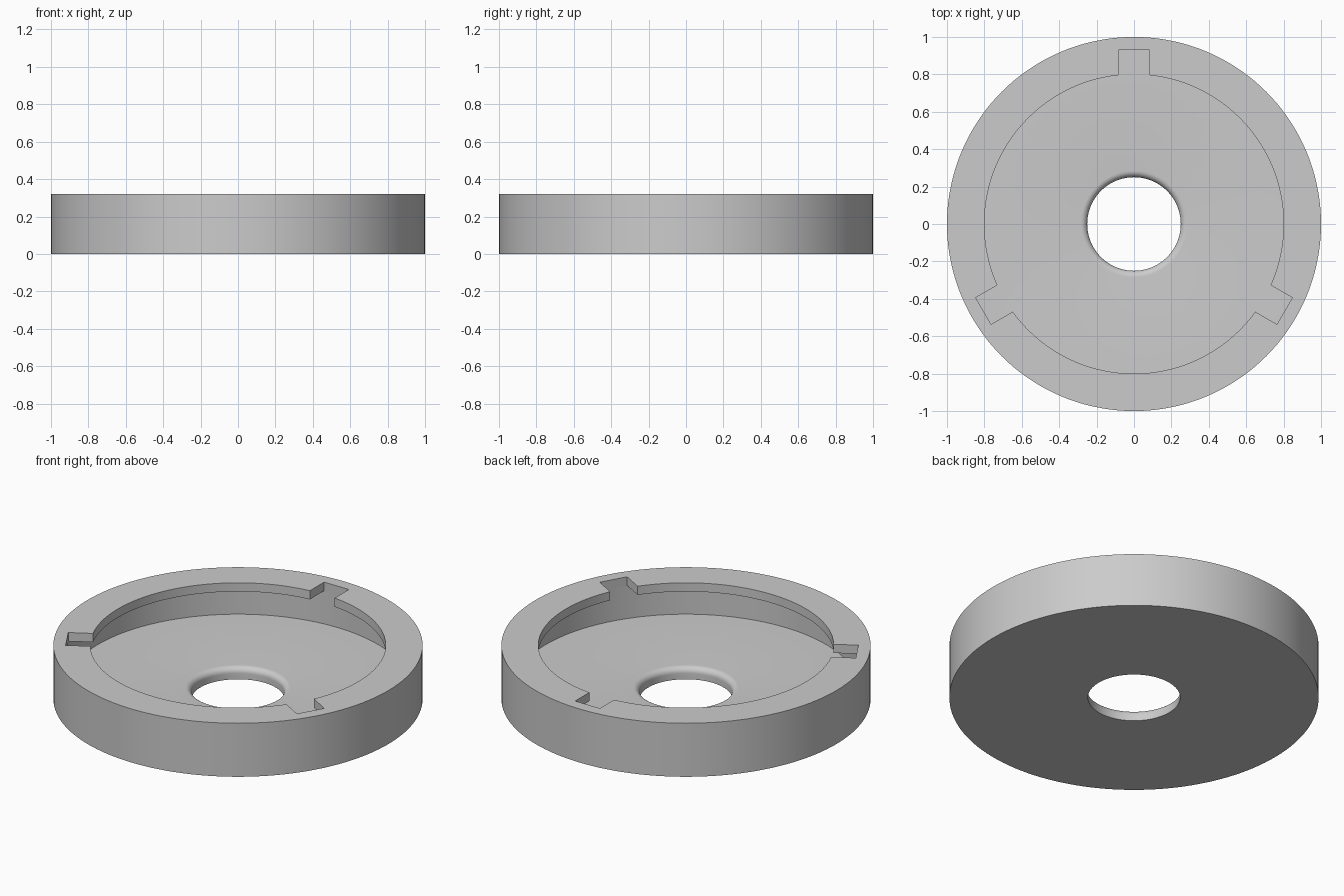
import bpy
import bmesh
from math import sin, cos, pi, radians
from mathutils import Matrix, Vector

cube = bpy.data.objects.get("Cube")
if cube:
    bpy.data.objects.remove(cube, do_unlink=True)

SEGMENTS = 144
HEIGHT, FLOOR, LIP_BOTTOM = 0.32, 0.07, 0.268
OUTER, GROOVE, MOUTH, HOLE = 1.0, 0.934, 0.8, 0.25
FILLET = 0.035

grey = bpy.data.materials.new("plain_grey")
grey.use_nodes = True
colour = (0.6, 0.6, 0.6, 1)
grey.diffuse_color = colour
grey.node_tree.nodes["Principled BSDF"].inputs["Base Color"].default_value = colour


def make_object(name, bm):
    bmesh.ops.recalc_face_normals(bm, faces=bm.faces)
    mesh = bpy.data.meshes.new(name)
    bm.to_mesh(mesh)
    bm.free()
    mesh.materials.append(grey)
    obj = bpy.data.objects.new(name, mesh)
    bpy.context.collection.objects.link(obj)
    return obj


def lathe(name, profile):
    """Revolve a closed (radius, z) profile around the z axis."""
    bm = bmesh.new()
    rings = []
    for i in range(SEGMENTS):
        a = 2 * pi * i / SEGMENTS
        rings.append([bm.verts.new((r * cos(a), r * sin(a), z)) for r, z in profile])
    n = len(profile)
    for i in range(SEGMENTS):
        a, b = rings[i], rings[(i + 1) % SEGMENTS]
        for j in range(n):
            k = (j + 1) % n
            bm.faces.new((a[j], b[j], b[k], a[k]))
    return make_object(name, bm)


# Rounded upper edge of the centre hole
fillet = [(HOLE + FILLET * (1 - cos(t)), FLOOR - FILLET * (1 - sin(t)))
          for t in (pi / 2 * i / 8 for i in range(9))]

# Cup with a hidden groove under the overhanging lip
cap = lathe("bayonet_cap", [(HOLE, 0)] + fillet + [
    (GROOVE, FLOOR), (GROOVE, LIP_BOTTOM), (MOUTH, LIP_BOTTOM),
    (MOUTH, HEIGHT), (OUTER, HEIGHT), (OUTER, 0)])

# Three entry notches through the lip
bm = bmesh.new()
size = Vector((0.164, 0.23, 0.2))
for i in range(3):
    place = (Matrix.Rotation(radians(120 * i), 4, "Z")
             @ Matrix.Translation((0, 0.815, 0.3))
             @ Matrix.Diagonal(size).to_4x4())
    bmesh.ops.create_cube(bm, size=1, matrix=place)
cutter = make_object("notch_cutter", bm)
cutter.hide_render = True

cut = cap.modifiers.new("notches", "BOOLEAN")
cut.operation = "DIFFERENCE"
cut.solver = "EXACT"
cut.object = cutter

bpy.ops.object.select_all(action="DESELECT")
cap.select_set(True)
bpy.context.view_layer.objects.active = cap
bpy.ops.object.modifier_apply(modifier=cut.name)
bpy.data.objects.remove(cutter, do_unlink=True)
bpy.ops.object.shade_smooth_by_angle(angle=radians(30))
